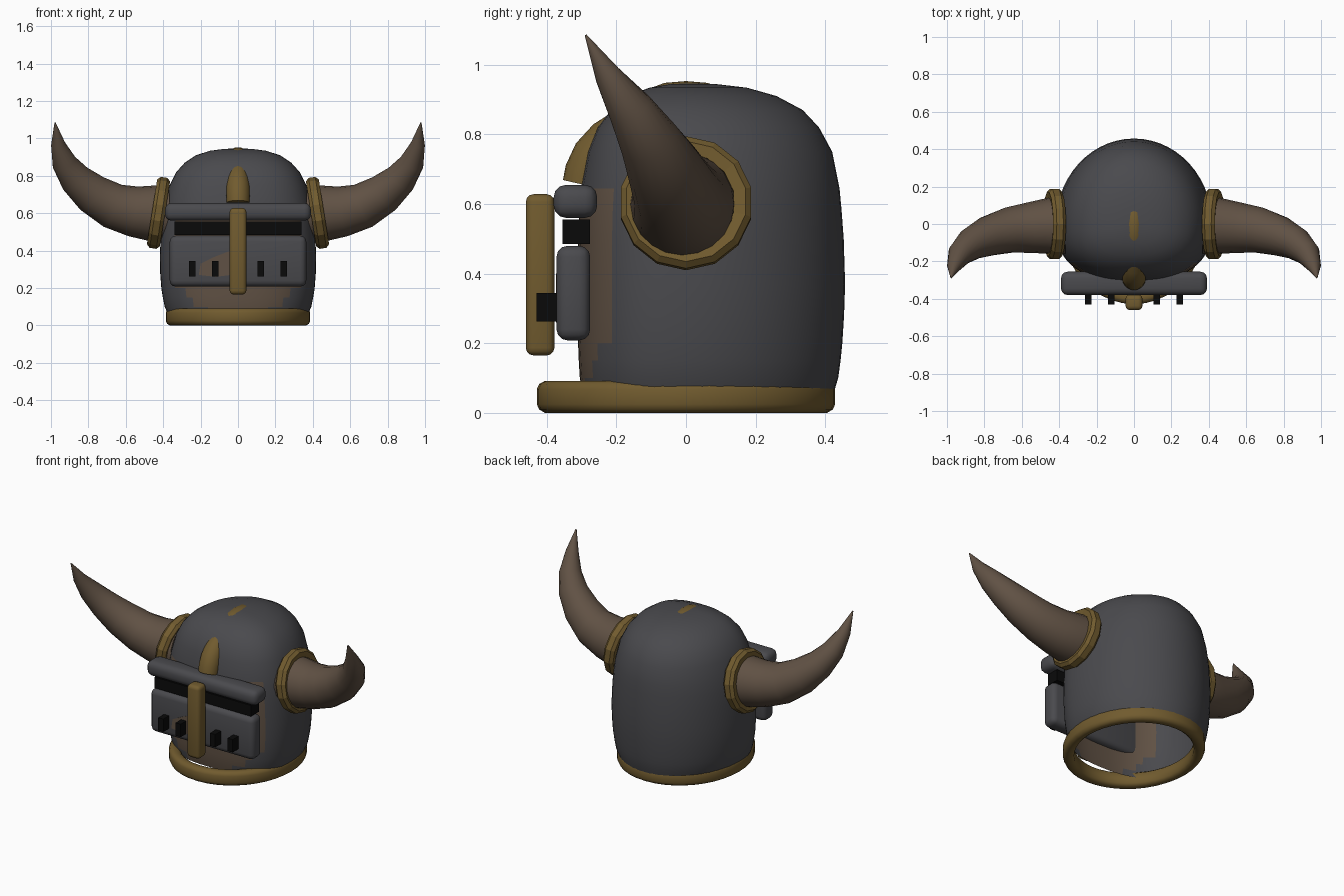
import bpy, bmesh, math
from mathutils import Vector, Matrix

if "Cube" in bpy.data.objects:
    bpy.data.objects.remove(bpy.data.objects["Cube"])


def material(name, rgb):
    m = bpy.data.materials.new(name)
    m.diffuse_color = (*rgb, 1)
    m.use_nodes = True
    m.node_tree.nodes["Principled BSDF"].inputs["Base Color"].default_value = m.diffuse_color
    return m


STEEL = material("dark steel", (0.068, 0.068, 0.075))
BRASS = material("aged brass", (0.165, 0.105, 0.028))
BROWN = material("horn brown", (0.118, 0.083, 0.058))
BLACK = material("black", (0.003, 0.003, 0.003))


def finish(name, bm, mats, angle=40):
    bmesh.ops.recalc_face_normals(bm, faces=bm.faces)
    me = bpy.data.meshes.new(name)
    bm.to_mesh(me)
    bm.free()
    ob = bpy.data.objects.new(name, me)
    bpy.context.collection.objects.link(ob)
    for m in mats:
        me.materials.append(m)
    bpy.ops.object.select_all(action='DESELECT')
    ob.select_set(True)
    bpy.context.view_layer.objects.active = ob
    if angle:
        bpy.ops.object.shade_smooth_by_angle(angle=math.radians(angle))
    return ob


def box(name, lo, hi, mat, bevel=0.0):
    lo, hi = Vector(lo), Vector(hi)
    bm = bmesh.new()
    bmesh.ops.create_cube(bm, size=1)
    for v in bm.verts:
        v.co = Vector([v.co[i] * (hi[i] - lo[i]) + (lo[i] + hi[i]) / 2 for i in range(3)])
    if bevel:
        bmesh.ops.bevel(bm, geom=bm.edges[:], offset=bevel, segments=3, profile=0.5, affect='EDGES')
    return finish(name, bm, [mat])


def loft(bm, rings, closed=False):
    """Join rings of points with quads."""
    vs = [[bm.verts.new(p) for p in r] for r in rings]
    n = len(vs[0])
    for i in range(len(vs) if closed else len(vs) - 1):
        a, b = vs[i], vs[(i + 1) % len(vs)]
        for j in range(n):
            bm.faces.new((a[j], a[(j + 1) % n], b[(j + 1) % n], b[j]))
    return vs


def hoop(section, n, sx=1.0, sy=1.0):
    """Sweep a closed (radius, height) section around z."""
    bm = bmesh.new()
    rings = []
    for i in range(n):
        a = 2 * math.pi * i / n
        rings.append([(r * math.cos(a) * sx, r * math.sin(a) * sy, z) for r, z in section])
    loft(bm, rings, True)
    return bm


def tube(path, n):
    """Sweep a circle along (x, y, z, radius) points, with both ends capped."""
    bm = bmesh.new()
    pts = [Vector(p[:3]) for p in path]
    rings = []
    ref = Vector((1, 0, 0)) if all(p.x == 0 for p in pts) else Vector((0, 1, 0))
    for i, p in enumerate(pts):
        t = (pts[min(i + 1, len(pts) - 1)] - pts[max(i - 1, 0)]).normalized()
        u = (ref - t * ref.dot(t)).normalized()
        w = t.cross(u)
        rings.append([p + path[i][3] * (u * math.cos(a) + w * math.sin(a))
                      for a in (2 * math.pi * k / n for k in range(n))])
    vs = loft(bm, rings)
    bm.faces.new(vs[0])
    bm.faces.new(vs[-1])
    return bm


# Helmet shell, open below, flattened at the front: z, half width, front depth, back depth
profile = [(0.05, 0.37, 0.295, 0.422), (0.10, 0.392, 0.305, 0.437), (0.15, 0.402, 0.308, 0.444),
           (0.2, 0.41, 0.31, 0.449), (0.28, 0.416, 0.31, 0.454), (0.37, 0.418, 0.31, 0.457),
           (0.5, 0.412, 0.31, 0.453), (0.58, 0.404, 0.307, 0.447), (0.645, 0.393, 0.302, 0.441),
           (0.75, 0.365, 0.282, 0.42), (0.82, 0.33, 0.254, 0.382), (0.87, 0.285, 0.215, 0.335),
           (0.91, 0.225, 0.168, 0.26), (0.934, 0.15, 0.105, 0.175), (0.944, 0.075, 0.05, 0.09)]
SEG = 56
bm = bmesh.new()
rings = []
for z, hx, f, b in profile:
    ring = []
    for i in range(SEG):
        c, s = math.cos(2 * math.pi * i / SEG), math.sin(2 * math.pi * i / SEG)
        e = 1.0 if s >= 0 else 0.8
        ring.append((hx * math.copysign(abs(c) ** e, c), (b if s >= 0 else -f) * abs(s) ** e, z))
    rings.append(ring)
vs = loft(bm, rings)
top = bm.verts.new((0, 0.01, 0.947))
for j in range(SEG):
    bm.faces.new((vs[-1][j], vs[-1][(j + 1) % SEG], top))
# Brown leather on the lower front, narrowing towards the rim
for f in bm.faces:
    c = f.calc_center_median()
    edge = -0.215 if c.z > 0.25 else -0.215 - 0.4 * (0.25 - c.z)
    f.material_index = int(c.y < edge and c.z < 0.645)
finish("helmet_shell", bm, [STEEL, BROWN], 60)

# Bottom rim with rounded section
rim = [(0.325, 0.015), (0.34, 0.002), (0.365, 0), (0.38, 0.01), (0.386, 0.025), (0.386, 0.068),
       (0.38, 0.083), (0.365, 0.092), (0.34, 0.09), (0.325, 0.078)]
finish("bottom_rim", hoop(rim, 40, 1, 1.11), [BRASS], 60)

# Visor
box("brow_bar", (-0.39, -0.38, 0.56), (0.39, -0.255, 0.655), STEEL, 0.035)
box("eye_slit", (-0.34, -0.355, 0.485), (0.34, -0.275, 0.555), BLACK)
box("face_plate", (-0.365, -0.372, 0.208), (0.365, -0.275, 0.48), STEEL, 0.032)
box("nose_guard", (-0.045, -0.46, 0.165), (0.045, -0.378, 0.628), BRASS, 0.022)
for i, x in enumerate((-0.245, -0.122, 0.122, 0.245)):
    box(f"visor_peg_{i + 1}", (x - 0.018, -0.43, 0.263), (x + 0.018, -0.36, 0.345), BLACK)

# Thin worn patch on the face plate beside the nose guard
bm = bmesh.new()
outline = [(-0.21, 0.27), (-0.20, 0.33), (-0.13, 0.365), (-0.04, 0.40), (-0.04, 0.27), (-0.12, 0.26)]
face = bm.faces.new([bm.verts.new((x, -0.374, z)) for x, z in outline])
ext = bmesh.ops.extrude_face_region(bm, geom=[face])["geom"]
bmesh.ops.translate(bm, verts=[v for v in ext if isinstance(v, bmesh.types.BMVert)], vec=(0, 0.004, 0))
finish("worn_patch", bm, [BROWN], 0)

# Brass crest arc, surfacing at the brow and on the crown
arc = [(0, -0.293, 0.655, 0.062), (0, -0.285, 0.69, 0.064), (0, -0.262, 0.74, 0.064),
       (0, -0.225, 0.785, 0.06), (0, -0.17, 0.825, 0.055), (0, -0.1, 0.872, 0.058),
       (0, -0.05, 0.889, 0.06), (0, 0, 0.893, 0.06), (0, 0.05, 0.889, 0.06), (0, 0.11, 0.87, 0.055)]
finish("crest_arc", tube(arc, 20), [BRASS], 60)

# Horns and collars on both sides: x, y, z, radius along the horn
path = [(0.37, -0.008, 0.6, 0.152), (0.46, -0.011, 0.599, 0.149), (0.56, -0.02, 0.61, 0.135),
        (0.67, -0.033, 0.64, 0.122), (0.78, -0.065, 0.705, 0.107), (0.87, -0.107, 0.785, 0.087),
        (0.93, -0.16, 0.872, 0.066), (0.962, -0.225, 0.97, 0.038), (0.978, -0.288, 1.085, 0.003)]
collar = [(0.14, -0.03), (0.175, -0.035), (0.192, -0.018), (0.192, 0.018), (0.175, 0.035), (0.14, 0.03)]
for side, s in (("right", 1), ("left", -1)):
    mirror = Matrix.Diagonal((s, 1, 1, 1))
    bm = tube(path, 20)
    bm.transform(mirror)
    finish(f"{side}_horn", bm, [BROWN], 60)

    bm = hoop(collar, 14)
    bm.transform(mirror @ Matrix.Translation((0.425, 0, 0.602))
                 @ Matrix.Rotation(math.radians(90 - 9), 4, 'Y'))
    finish(f"{side}_horn_collar", bm, [BRASS], 0)
